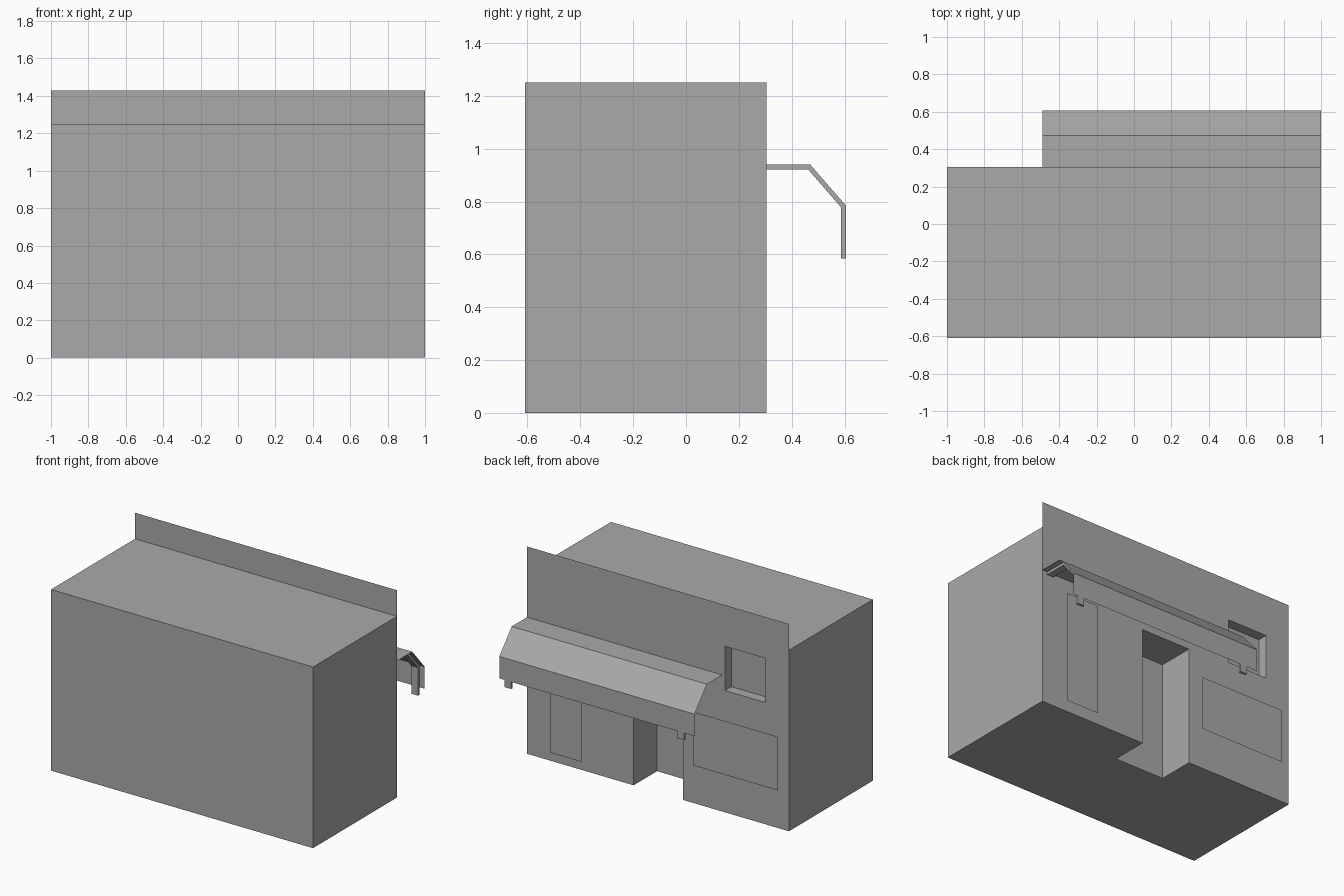
import bpy, bmesh

if "Cube" in bpy.data.objects:
    bpy.data.objects.remove(bpy.data.objects["Cube"])

grey = bpy.data.materials.new("plain grey")
grey.use_nodes = True
GREY = (0.4, 0.4, 0.4, 1)
grey.diffuse_color = GREY
grey.node_tree.nodes["Principled BSDF"].inputs["Base Color"].default_value = GREY

BACK = 0.305  # y of the shopfront wall


def finish(name, bm):
    mesh = bpy.data.meshes.new(name)
    bm.to_mesh(mesh)
    bm.free()
    mesh.materials.append(grey)
    ob = bpy.data.objects.new(name, mesh)
    bpy.context.collection.objects.link(ob)
    return ob


def box(name, x, y, z):
    bm = bmesh.new()
    bmesh.ops.create_cube(bm, size=1)
    for v in bm.verts:
        v.co = [r[0] if c < 0 else r[1] for c, r in zip(v.co, (x, y, z))]
    return finish(name, bm)


def panel(name, x, y, z):
    """Upright sheet facing the back."""
    bm = bmesh.new()
    corners = [(x[1], z[0]), (x[0], z[0]), (x[0], z[1]), (x[1], z[1])]
    bm.faces.new([bm.verts.new((px, y, pz)) for px, pz in corners])
    return finish(name, bm)


def strip(name, path, x):
    """Sheet that follows a (y, z) path between two x positions."""
    bm = bmesh.new()
    rows = [[bm.verts.new((px, y, z)) for px in x] for y, z in path]
    for a, b in zip(rows, rows[1:]):
        bm.faces.new((a[0], b[0], b[1], a[1]))
    bmesh.ops.recalc_face_normals(bm, faces=bm.faces)
    if bm.faces[:][0].normal.z < 0:
        bmesh.ops.reverse_faces(bm, faces=bm.faces)
    return finish(name, bm)


# Building body with a doorway and a window cut into the back wall
body = box("building_body", (-1, 1), (-0.61, BACK), (0, 1.25))
cutters = [
    box("doorway_cutter", (-0.19, 0.186), (0.05, 0.5), (-0.2, 0.815)),
    box("window_cutter", (-0.816, -0.51), (BACK - 0.07, 0.5), (0.84, 1.145)),
]
for cutter in cutters:
    mod = body.modifiers.new(cutter.name, "BOOLEAN")
    mod.operation = "DIFFERENCE"
    mod.solver = "EXACT"
    mod.object = cutter
    cutter.hide_render = True
    cutter.hide_viewport = True

# Sheets on the shopfront
panel("parapet", (-1, 1), BACK, (1.25, 1.43))
panel("side_door", (0.566, 0.811), BACK + 0.019, (0.066, 0.837))
panel("notice_board", (-0.93, -0.283), BACK + 0.019, (0.27, 0.64))

# Awning: flat top, slope and hanging valance
top = [(BACK, 0.942), (0.472, 0.942), (0.607, 0.787)]
strip("awning", top + [(0.607, 0.635)], (-0.49, 1))

# Awning brackets, bent bars under the sheet
for side, x in (("left", 0.937), ("right", -0.383)):
    path = [(BACK, 0.94), (0.47, 0.94), (0.605, 0.785), (0.605, 0.585)]
    bar = strip(side + "_awning_bracket", path, (x - 0.025, x + 0.025))
    solid = bar.modifiers.new("thickness", "SOLIDIFY")
    solid.thickness = 0.018
    solid.offset = -1
    solid.use_even_offset = True
